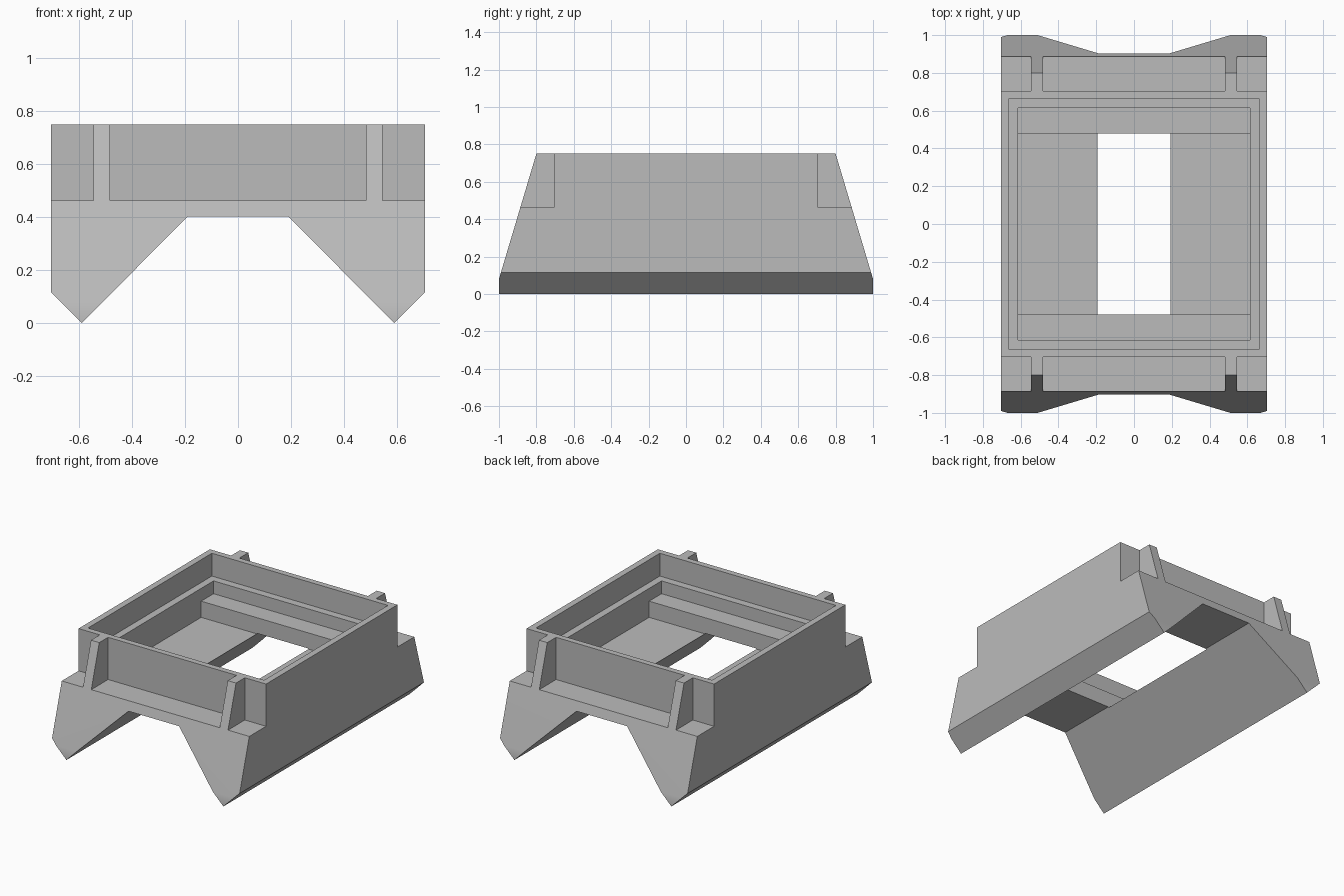
import bpy, bmesh
from mathutils import Vector

if "Cube" in bpy.data.objects:
    bpy.data.objects.remove(bpy.data.objects["Cube"])

grey = bpy.data.materials.new("plain grey")
grey.diffuse_color = (0.5, 0.5, 0.5, 1)
grey.use_nodes = True
grey.node_tree.nodes["Principled BSDF"].inputs["Base Color"].default_value = grey.diffuse_color


def make_object(name, bm):
    bmesh.ops.recalc_face_normals(bm, faces=bm.faces)
    mesh = bpy.data.meshes.new(name)
    bm.to_mesh(mesh)
    bm.free()
    mesh.materials.append(grey)
    obj = bpy.data.objects.new(name, mesh)
    bpy.context.collection.objects.link(obj)
    return obj


def box_cutter(name, x0, x1, y0, y1, z0, z1=1.0):
    bm = bmesh.new()
    bmesh.ops.create_cube(bm, size=1)
    for v in bm.verts:
        v.co = Vector((x1 if v.co.x > 0 else x0,
                       y1 if v.co.y > 0 else y0,
                       z1 if v.co.z > 0 else z0))
    obj = make_object(name, bm)
    obj.hide_render = True
    return obj


# Body: two-footed profile extruded front to back
half = [(0.705, 0.75), (0.705, 0.115), (0.59, 0.0), (0.19, 0.402)]
profile = half + [(-x, z) for x, z in reversed(half)]
bm = bmesh.new()
face = bm.faces.new([bm.verts.new((x, -1, z)) for x, z in profile])
ext = bmesh.ops.extrude_face_region(bm, geom=[face])
bmesh.ops.translate(bm, vec=(0, 2, 0),
                    verts=[g for g in ext["geom"] if isinstance(g, bmesh.types.BMVert)])

# Sloped ends above the feet
for s in (-1, 1):
    cut = bmesh.ops.bisect_plane(
        bm, geom=bm.verts[:] + bm.edges[:] + bm.faces[:],
        plane_co=(0, s, 0.08), plane_no=(0, s * 0.67, 0.2), clear_outer=True)
    rim = [e for e in cut["geom_cut"] if isinstance(e, bmesh.types.BMEdge)]
    bmesh.ops.holes_fill(bm, edges=rim, sides=0)
body = make_object("tray_body", bm)

# Stepped tray recess; the deepest step opens between the feet
cutters = [
    box_cutter("rim_recess", -0.662, 0.662, -0.665, 0.665, 0.595),
    box_cutter("shelf_recess", -0.613, 0.613, -0.613, 0.613, 0.508),
    box_cutter("floor_recess", -0.613, 0.613, -0.48, 0.48, 0.398),
]
# End notches that leave two ribs at each end
for s in (-1, 1):
    y0, y1 = sorted((s * 0.705, s * 1.2))
    for x0, x1 in ((-1, -0.545), (-0.483, 0.483), (0.545, 1)):
        cutters.append(box_cutter("end_notch", x0, x1, y0, y1, 0.463))

bpy.context.view_layer.objects.active = body
body.select_set(True)
for c in cutters:
    mod = body.modifiers.new(c.name, 'BOOLEAN')
    mod.operation = 'DIFFERENCE'
    mod.solver = 'EXACT'
    mod.object = c
    bpy.ops.object.modifier_apply(modifier=mod.name)
    bpy.data.objects.remove(c, do_unlink=True)

# Soft blend where the feet meet the sloped ends
bpy.ops.object.shade_smooth_by_angle(angle=0.52)
weight = body.modifiers.new("even_shading", 'WEIGHTED_NORMAL')
weight.keep_sharp = True
